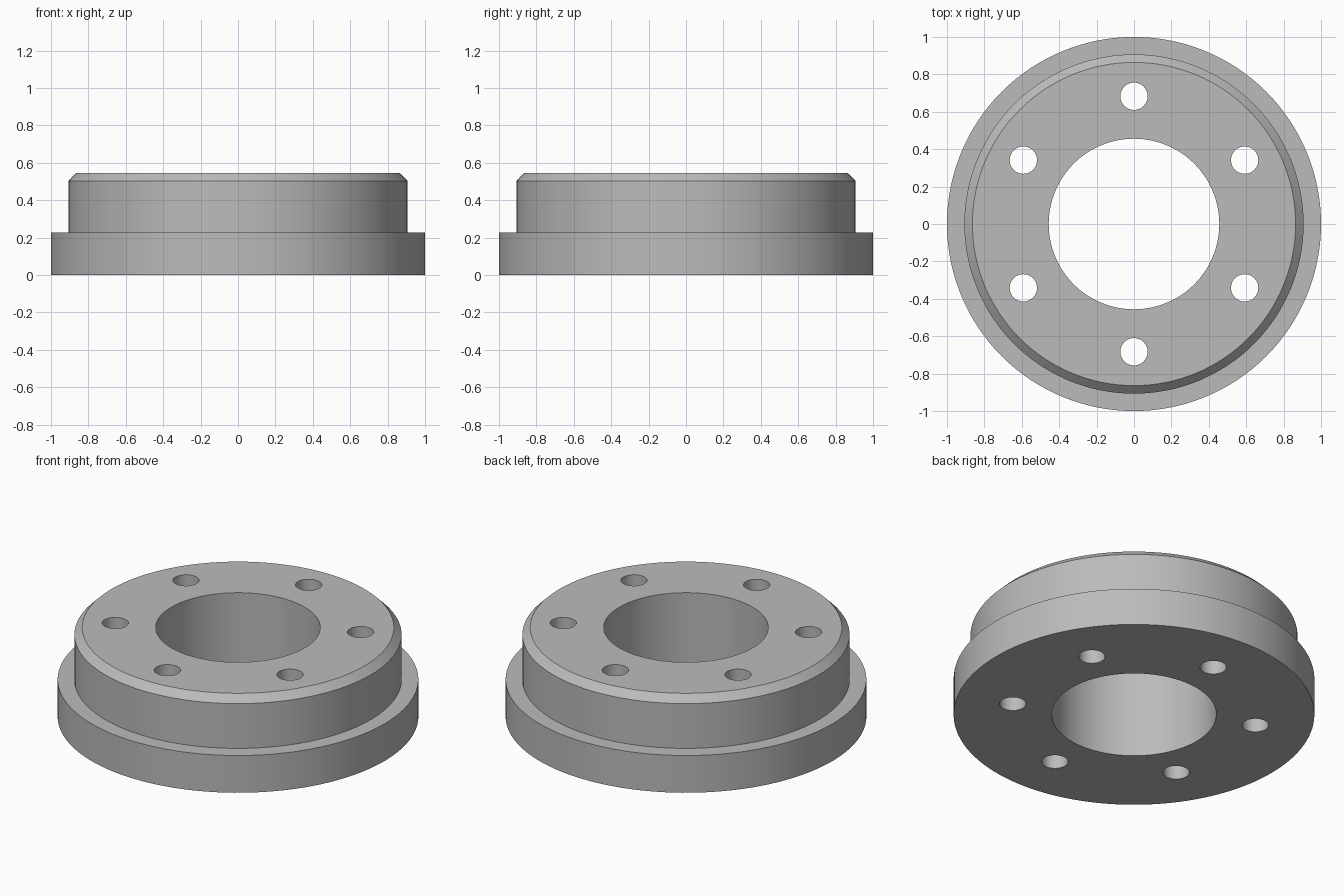
import bpy, bmesh, math
from mathutils import Matrix

cube = bpy.data.objects.get("Cube")
if cube:
    bpy.data.objects.remove(cube)

SEGMENTS = 128
HOLE_COUNT, HOLE_RADIUS, HOLE_CIRCLE = 6, 0.073, 0.683
BORE, FLANGE, HUB, CHAMFER = 0.456, 1.0, 0.907, 0.043
FLANGE_TOP, HEIGHT = 0.228, 0.545

steel = bpy.data.materials.new("steel grey")
steel.use_nodes = True
colour = (0.5, 0.5, 0.5, 1)
steel.diffuse_color = colour
steel.node_tree.nodes["Principled BSDF"].inputs["Base Color"].default_value = colour


def add_object(name, bm):
    bmesh.ops.recalc_face_normals(bm, faces=bm.faces)
    mesh = bpy.data.meshes.new(name)
    bm.to_mesh(mesh)
    bm.free()
    mesh.materials.append(steel)
    obj = bpy.data.objects.new(name, mesh)
    bpy.context.collection.objects.link(obj)
    return obj


# Stepped ring: closed cross-section turned around the z axis
profile = [(BORE, 0), (FLANGE, 0), (FLANGE, FLANGE_TOP), (HUB, FLANGE_TOP),
           (HUB, HEIGHT - CHAMFER), (HUB - CHAMFER, HEIGHT), (BORE, HEIGHT)]
bm = bmesh.new()
points = [bm.verts.new((r, 0, z)) for r, z in profile]
edges = [bm.edges.new((p, points[(i + 1) % len(points)])) for i, p in enumerate(points)]
bmesh.ops.spin(bm, geom=points + edges, axis=(0, 0, 1), cent=(0, 0, 0),
               angle=math.tau, steps=SEGMENTS, use_merge=True)
bmesh.ops.remove_doubles(bm, verts=bm.verts, dist=0.0001)
hub = add_object("flanged_hub", bm)

# Bolt holes: a circle of through cylinders
bm = bmesh.new()
for i in range(HOLE_COUNT):
    place = (Matrix.Rotation(math.tau * i / HOLE_COUNT, 4, 'Z')
             @ Matrix.Translation((0, HOLE_CIRCLE, HEIGHT / 2)))
    bmesh.ops.create_cone(bm, cap_ends=True, segments=48, radius1=HOLE_RADIUS,
                          radius2=HOLE_RADIUS, depth=HEIGHT * 2, matrix=place)
cutter = add_object("bolt_hole_cutter", bm)
cutter.hide_render = True

# Cut the holes, then smooth the round walls and keep the rims sharp
bpy.context.view_layer.objects.active = hub
for obj in bpy.context.selected_objects:
    obj.select_set(False)
hub.select_set(True)
cut = hub.modifiers.new("bolt holes", 'BOOLEAN')
cut.operation = 'DIFFERENCE'
cut.solver = 'EXACT'
cut.object = cutter
bpy.ops.object.modifier_apply(modifier=cut.name)
bpy.data.objects.remove(cutter)
bpy.ops.object.shade_smooth_by_angle(angle=math.radians(30))
